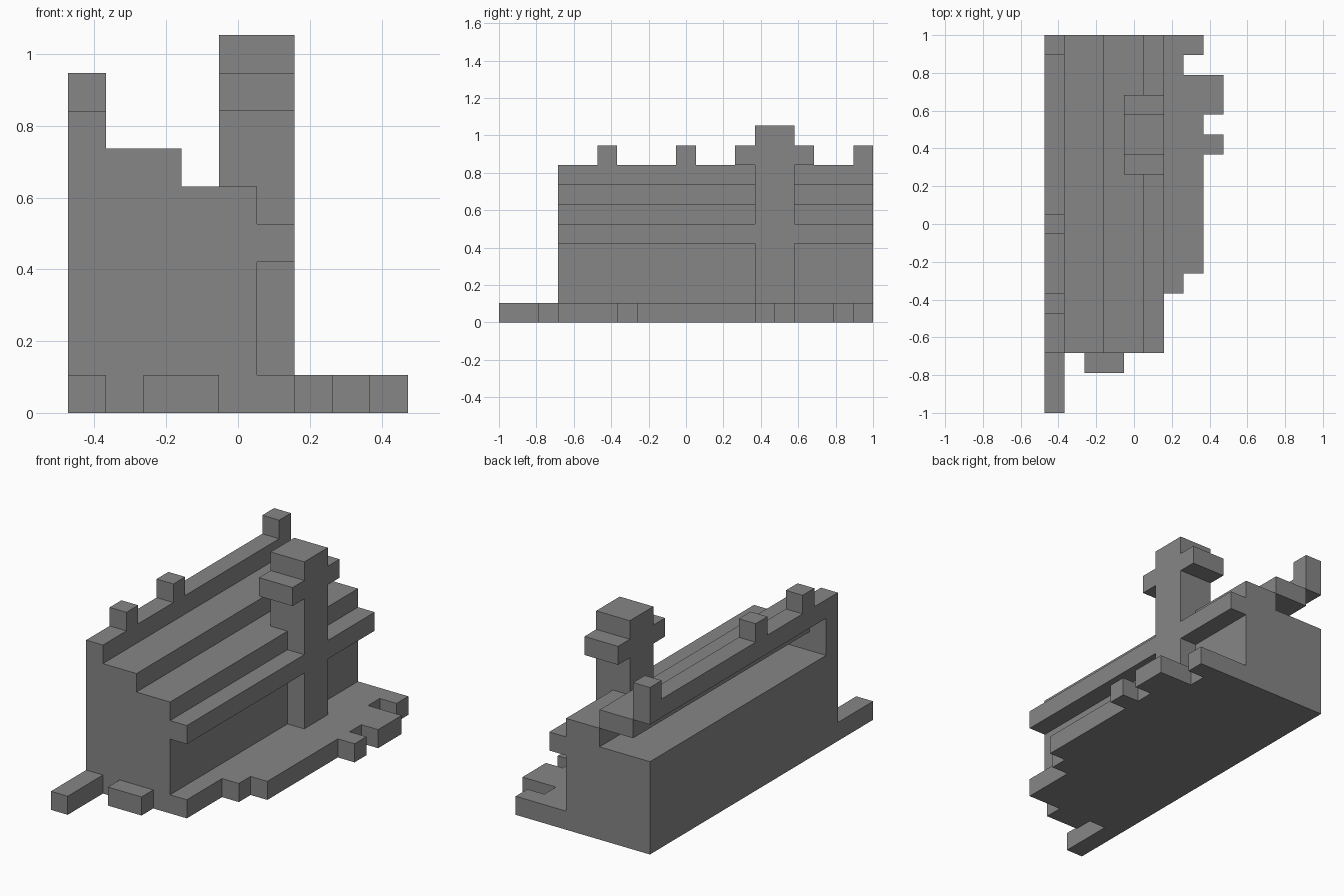
import bpy
import bmesh
from mathutils import Vector

cube = bpy.data.objects.get("Cube")
if cube:
    bpy.data.objects.remove(cube, do_unlink=True)

U = 2 / 19                       # size of one block
CENTRE = Vector((4.5, 9.5, 0))   # block grid centre

stone = bpy.data.materials.new("grey_stone")
stone.use_nodes = True
GREY = (0.24, 0.24, 0.24, 1)
stone.diffuse_color = GREY
stone.node_tree.nodes["Principled BSDF"].inputs["Base Color"].default_value = GREY


def prism(name, outline, axis, start, end):
    """Extrude a flat outline, in block units, along one axis."""
    bm = bmesh.new()
    verts = []
    for p in outline:
        co = list(p)
        co.insert(axis, start)
        verts.append(bm.verts.new((Vector(co) - CENTRE) * U))
    face = bm.faces.new(verts)
    grown = bmesh.ops.extrude_face_region(bm, geom=[face])["geom"]
    shift = Vector((0, 0, 0))
    shift[axis] = (end - start) * U
    bmesh.ops.translate(bm, vec=shift,
                        verts=[g for g in grown if isinstance(g, bmesh.types.BMVert)])
    bmesh.ops.recalc_face_normals(bm, faces=bm.faces)
    mesh = bpy.data.meshes.new(name)
    bm.to_mesh(mesh)
    bm.free()
    mesh.materials.append(stone)
    obj = bpy.data.objects.new(name, mesh)
    bpy.context.collection.objects.link(obj)
    return obj


def block(name, x, y, z):
    outline = [(x[0], y[0]), (x[1], y[0]), (x[1], y[1]), (x[0], y[1])]
    return prism(name, outline, 2, *z)


# House body with the lower roof steps and the eave
prism("house_body", [(0, 0), (5, 0), (5, 4), (6, 4), (6, 5), (5, 5),
                     (5, 6), (3, 6), (3, 5), (0, 5)], 1, 3, 19)

# Upper front wall and the open roof steps behind it
prism("front_gable", [(0, 5), (3, 5), (3, 7), (1, 7), (1, 8), (0, 8)], 1, 3, 4)
block("roof_step", (1, 3), (4, 19), (6, 7))
block("roof_ridge", (0, 1), (4, 19), (7, 8))
for y in (5, 9, 18):
    block("ridge_post", (0, 1), (y, y + 1), (8, 9))

# Chimney with side arms
prism("chimney", [(13, 1), (15, 1), (15, 8), (16, 8), (16, 9), (15, 9),
                  (15, 10), (13, 10), (13, 9), (12, 9), (12, 8), (13, 8)], 0, 4, 6)

# Ragged ground beside the house
prism("side_ground", [(5, 3), (6, 3), (6, 6), (7, 6), (7, 7), (8, 7),
                      (8, 13), (9, 13), (9, 14), (8, 14), (8, 15), (9, 15),
                      (9, 17), (7, 17), (7, 18), (8, 18), (8, 19), (5, 19)], 2, 0, 1)

# Ground pieces in front
block("front_path", (0, 1), (0, 3), (0, 1))
block("doorstep", (2, 4), (2, 3), (0, 1))
